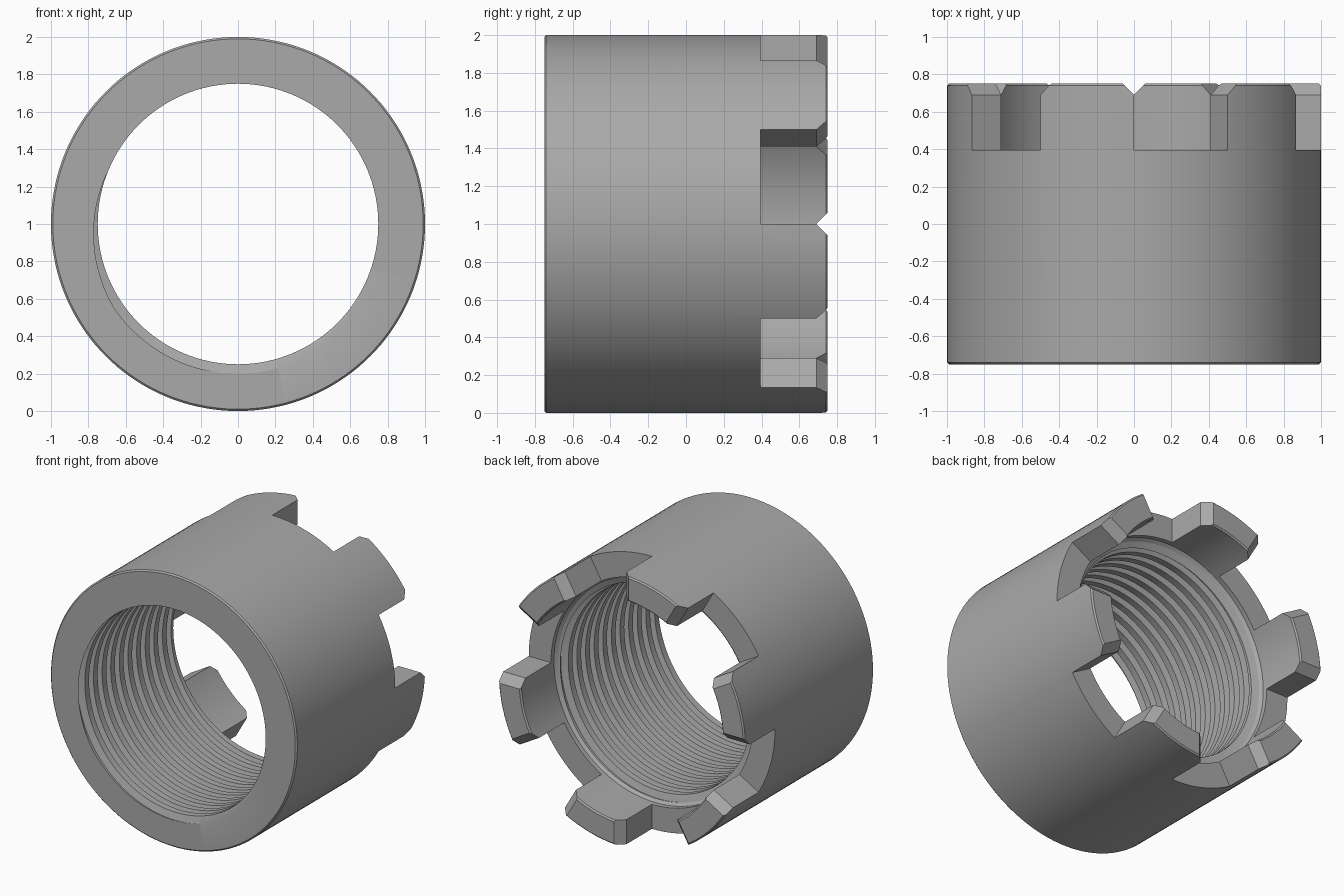
import bpy, bmesh
from math import sin, cos, pi, radians

if "Cube" in bpy.data.objects:
    bpy.data.objects.remove(bpy.data.objects["Cube"])

SEG = 144          # facets round the ring
HALF = 0.75        # half length along y
PITCH = 0.1        # thread pitch
AXIS_Z = 1.0       # height of the ring's axis

steel = bpy.data.materials.new("grey steel")
steel.use_nodes = True
grey = (0.4, 0.4, 0.4, 1)
steel.diffuse_color = grey
steel.node_tree.nodes["Principled BSDF"].inputs["Base Color"].default_value = grey


def polar(r, a, y):
    return (r * cos(a), y, AXIS_Z + r * sin(a))


def sweep(name, loops, closed):
    """Skin a list of equal point loops; join the ends or cap them."""
    bm = bmesh.new()
    rings = [[bm.verts.new(p) for p in loop] for loop in loops]
    n = len(rings[0])
    pairs = list(zip(rings, rings[1:]))
    if closed:
        pairs.append((rings[-1], rings[0]))
    else:
        bm.faces.new(rings[0])
        bm.faces.new(rings[-1])
    for a, b in pairs:
        for i in range(n):
            j = (i + 1) % n
            bm.faces.new((a[i], a[j], b[j], b[i]))
    bmesh.ops.recalc_face_normals(bm, faces=bm.faces)
    mesh = bpy.data.meshes.new(name)
    bm.to_mesh(mesh)
    bm.free()
    mesh.materials.append(steel)
    ob = bpy.data.objects.new(name, mesh)
    bpy.context.collection.objects.link(ob)
    return ob


# Ring body: lathed profile (radius, y) with counterbore and fine chamfers
profile = [(0.75, -HALF), (0.99, -HALF), (1, -HALF + 0.01), (1, HALF - 0.01),
           (0.99, HALF), (0.83, HALF), (0.82, HALF - 0.01),
           (0.82, 0.36), (0.80, 0.34), (0.75, 0.32)]
body = sweep("castellated_ring",
             [[polar(r, 2 * pi * k / SEG, y) for r, y in profile] for k in range(SEG)], True)
cutters = []

# Thread groove: trapezoid swept along a right-handed helix
section = [(0.72, -0.035), (0.72, 0.035), (0.80, 0.01), (0.80, -0.01)]
start = radians(250)
coil = []
for k in range(-2 * SEG, 12 * SEG):
    turn = k / SEG
    coil.append([polar(r, start - 2 * pi * turn, -HALF + PITCH * turn + dy)
                 for r, dy in section])
cutters.append(sweep("thread_cutter", coil, False))

# Slots between the six teeth: radial wedges that flare out at the tooth tips
for k in range(6):
    mid = radians(15 + 60 * k)
    loops = []
    for y, flare in ((0.395, 0), (0.69, 0), (0.80, 0.11)):
        shift = flare / sin(radians(15))
        sx, sz = shift * cos(mid), shift * sin(mid)
        loop = []
        for r, a in ((0, mid), (2, mid - radians(15)), (2, mid + radians(15))):
            x, yy, z = polar(r, a, y)
            loop.append((x - sx, yy, z - sz))
        loops.append(loop)
    cutters.append(sweep("slot_cutter", loops, False))

# Cut everything and finish the shading
bpy.ops.object.select_all(action='DESELECT')
bpy.context.view_layer.objects.active = body
body.select_set(True)
for cutter in cutters:
    cutter.hide_render = True
    mod = body.modifiers.new("cut", 'BOOLEAN')
    mod.operation = 'DIFFERENCE'
    mod.solver = 'EXACT'
    mod.object = cutter
    bpy.ops.object.modifier_apply(modifier=mod.name)
    bpy.data.objects.remove(cutter)
bpy.ops.object.shade_smooth_by_angle(angle=radians(20))
